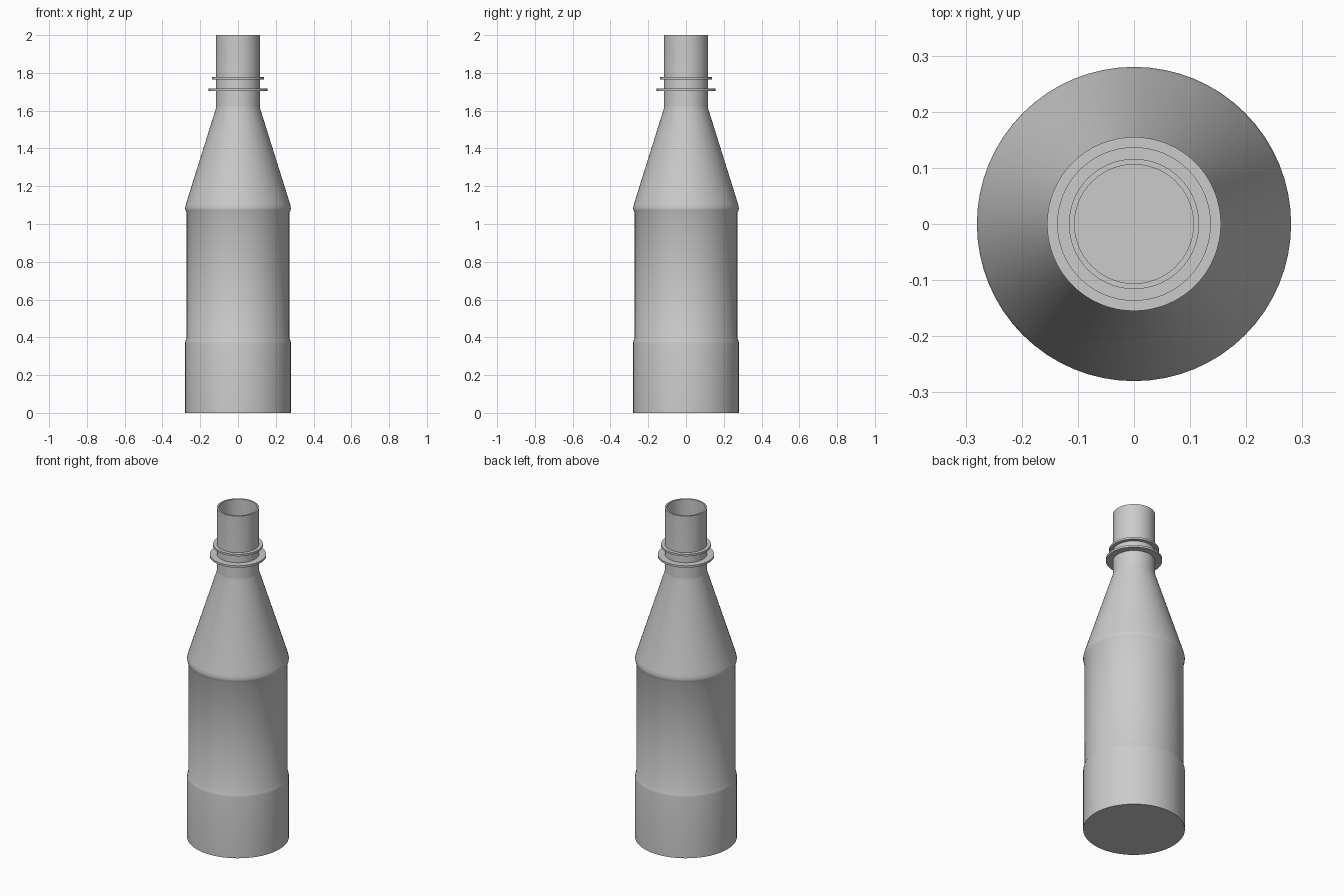
import bpy, bmesh, math

cube = bpy.data.objects.get("Cube")
if cube:
    bpy.data.objects.remove(cube, do_unlink=True)

SEGMENTS = 64
GREY = (0.6, 0.6, 0.6, 1)

grey = bpy.data.materials.new("bottle_grey")
grey.use_nodes = True
grey.diffuse_color = GREY
grey.node_tree.nodes["Principled BSDF"].inputs["Base Color"].default_value = GREY


def lathe(name, profile, closed=False):
    """Spin a (radius, height) profile around z."""
    bm = bmesh.new()
    verts = [bm.verts.new((r, 0, z)) for r, z in profile]
    pairs = list(zip(verts, verts[1:]))
    if closed:
        pairs.append((verts[-1], verts[0]))
    edges = [bm.edges.new(p) for p in pairs]
    bmesh.ops.spin(bm, geom=verts + edges, cent=(0, 0, 0), axis=(0, 0, 1),
                   angle=math.tau, steps=SEGMENTS, use_duplicate=False)
    bmesh.ops.remove_doubles(bm, verts=bm.verts, dist=0.0002)
    bmesh.ops.recalc_face_normals(bm, faces=bm.faces)
    mesh = bpy.data.meshes.new(name)
    bm.to_mesh(mesh)
    bm.free()
    mesh.materials.append(grey)
    obj = bpy.data.objects.new(name, mesh)
    bpy.context.collection.objects.link(obj)
    bpy.ops.object.select_all(action="DESELECT")
    obj.select_set(True)
    bpy.context.view_layer.objects.active = obj
    bpy.ops.object.shade_smooth_by_angle(angle=math.radians(40))
    return obj


# Hollow bottle: base, recessed label band, shoulder and neck
WALL = 0.01
outer = [(0.28, 0), (0.28, 0.37), (0.278, 0.383), (0.272, 0.395),
         (0.272, 1.06), (0.278, 1.072), (0.28, 1.085), (0.276, 1.105),
         (0.117, 1.612), (0.116, 1.625), (0.116, 2)]
inner = [(r - WALL, z) for r, z in outer]
inner[0] = (outer[0][0] - WALL, WALL)
lathe("bottle", [(0, 0)] + outer + inner[::-1] + [(0, WALL)])

# Collar rings around the neck
for name, radius, height in (("support_ring", 0.155, 1.711),
                             ("seal_ring", 0.137, 1.772)):
    low, high = height - 0.006, height + 0.006
    lathe(name, [(0.112, low), (radius, low), (radius, high), (0.112, high)], closed=True)
